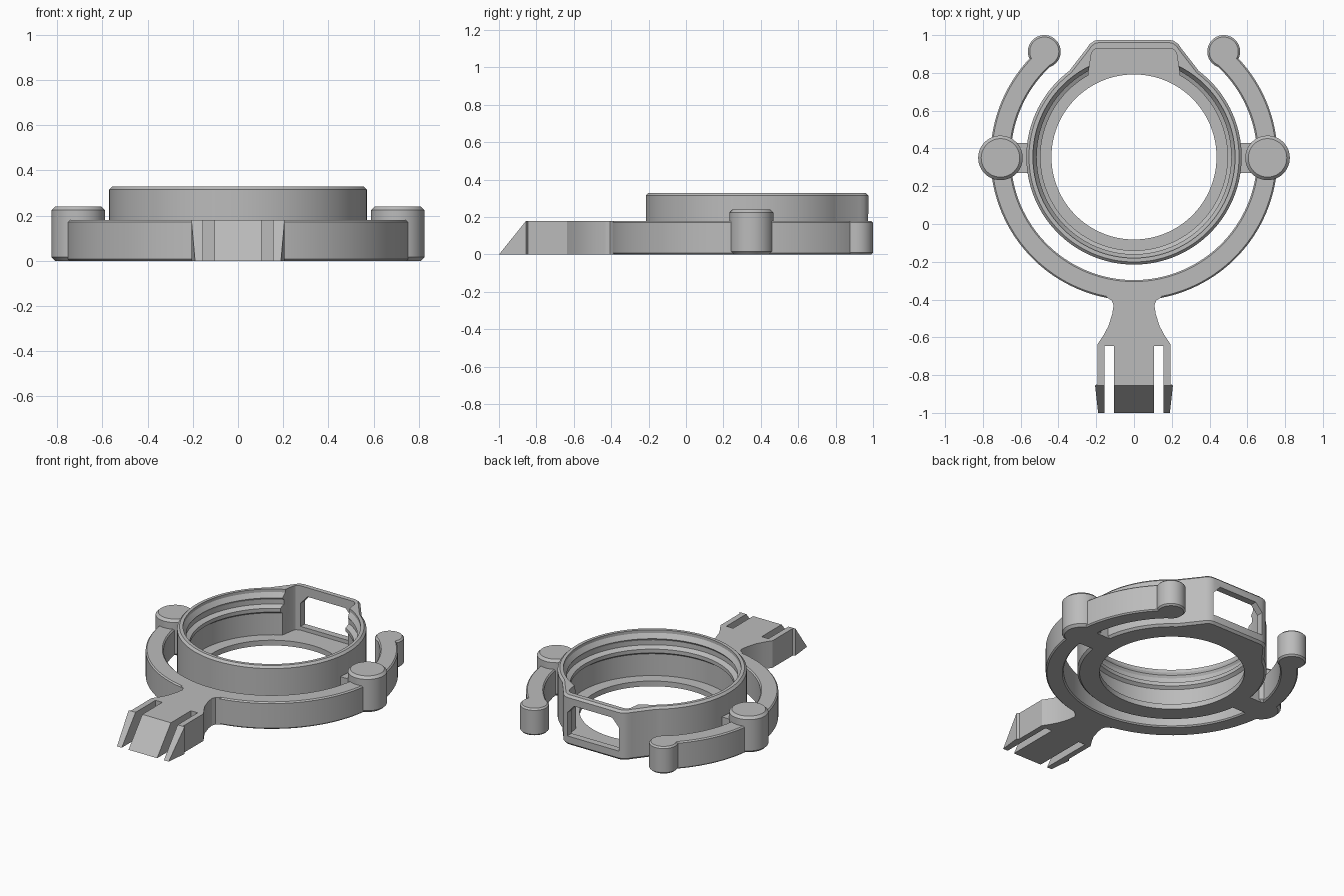
import bpy, bmesh
from math import sin, cos, radians, pi
from mathutils import Matrix

if "Cube" in bpy.data.objects:
    bpy.data.objects.remove(bpy.data.objects["Cube"])

CY = 0.355      # centre of the rings along y
H = 0.18        # height of the flat frame

grey = bpy.data.materials.new("grey plastic")
grey.use_nodes = True
grey.diffuse_color = (0.5, 0.5, 0.5, 1)
grey.node_tree.nodes["Principled BSDF"].inputs["Base Color"].default_value = (0.5, 0.5, 0.5, 1)


def arc(r, a0, a1, n, cx=0.0, cy=CY):
    angles = [radians(a0 + (a1 - a0) * i / n) for i in range(n + 1)]
    return [(cx + r * cos(a), cy + r * sin(a)) for a in angles]


def mirrored(half):
    """Close a half outline (x > 0) by mirroring it across x = 0."""
    return half + [(-x, y) for x, y in reversed(half)]


def make(name, bm):
    bmesh.ops.recalc_face_normals(bm, faces=bm.faces)
    mesh = bpy.data.meshes.new(name)
    bm.to_mesh(mesh)
    bm.free()
    obj = bpy.data.objects.new(name, mesh)
    bpy.context.collection.objects.link(obj)
    mesh.materials.append(grey)
    return obj


def prism_mesh(points, z0, z1, chamfer=0.0):
    bm = bmesh.new()
    face = bm.faces.new([bm.verts.new((x, y, z0)) for x, y in points])
    new = bmesh.ops.extrude_face_region(bm, geom=[face], use_keep_orig=True)["geom"]
    for v in new:
        if isinstance(v, bmesh.types.BMVert):
            v.co.z = z1
    bmesh.ops.recalc_face_normals(bm, faces=bm.faces)
    if chamfer:
        rims = [e for e in bm.edges if abs(e.verts[0].co.z - e.verts[1].co.z) < 1e-5]
        bmesh.ops.bevel(bm, geom=rims, offset=chamfer, segments=1, affect='EDGES')
    return bm


def prism(name, points, z0, z1, chamfer=0.0):
    return make(name, prism_mesh(points, z0, z1, chamfer))


def activate(obj):
    bpy.ops.object.select_all(action='DESELECT')
    obj.select_set(True)
    bpy.context.view_layer.objects.active = obj


def cut(obj, cutter):
    activate(obj)
    mod = obj.modifiers.new("cut", 'BOOLEAN')
    mod.operation, mod.solver, mod.object = 'DIFFERENCE', 'EXACT', cutter
    bpy.ops.object.modifier_apply(modifier=mod.name)
    bpy.data.objects.remove(cutter)


def circle(r, cx, cy, n=48):
    return arc(r, 0, 360 - 360 / n, n - 1, cx, cy)


# Open outer ring with the two spring arms
END = 49.7
ring = arc(0.76, 180 - END, 360 + END, 96) + arc(0.652, 360 + END, 180 - END, 96)
parts = [prism("outer_ring", ring, 0, H, 0.008)]

# Arm tips, side knobs and the bridges to the cup
for side, s in (("left", 1), ("right", -1)):
    parts.append(prism(side + "_arm_tip", circle(0.087, s * 0.475, 0.913), 0, H, 0.01))
    parts.append(prism(side + "_knob", circle(0.118, s * 0.707, 0.35), 0, 0.24, 0.016))
    box = [(s * 0.545, 0.27), (s * 0.68, 0.27), (s * 0.68, 0.43), (s * 0.545, 0.43)]
    parts.append(prism(side + "_bridge", box, 0, H))

# Cup body with the squared bulge at the back
hull = arc(0.57, -90, 53, 56)[1:] + [(0.25, 0.93), (0.235, 0.952), (0.21, 0.97), (0.185, 0.975)]
cup = prism("cup", [(0, CY - 0.57)] + mirrored(hull), 0, 0.33, 0.014)

# Turned interior: floor opening, wall, retaining rib and rim
profile = [(0.437, -0.1), (0.437, 0.035), (0.515, 0.035), (0.515, 0.18), (0.495, 0.195),
           (0.495, 0.22), (0.525, 0.235), (0.525, 0.265), (0.515, 0.28), (0.535, 0.31), (0.535, 0.4)]
bm = bmesh.new()
N = 96
loops = [[bm.verts.new((r * sin(2 * pi * i / N), CY + r * cos(2 * pi * i / N), z))
          for i in range(N)] for r, z in profile]
for a, b in zip(loops, loops[1:]):
    for i in range(N):
        j = (i + 1) % N
        bm.faces.new((a[i], a[j], b[j], b[i]))
bm.faces.new(loops[0])
bm.faces.new(loops[-1])
cut(cup, make("bore_cutter", bm))

# Pocket behind the bore
pocket = mirrored([(0.24, 0.6), (0.24, 0.81), (0.226, 0.9), (0.218, 0.918), (0.2, 0.93)])
cut(cup, prism("pocket_cutter", pocket, 0.035, 0.5))

# Window through the back wall, with clipped upper corners
window = mirrored([(0.19, 0.06), (0.19, 0.215), (0.14, 0.27)])
bm = prism_mesh(window, -1.1, -0.88)
bmesh.ops.rotate(bm, verts=bm.verts, cent=(0, 0, 0), matrix=Matrix.Rotation(pi / 2, 3, 'X'))
cut(cup, make("window_cutter", bm))
parts.append(cup)

# Stem: concave neck, slotted block and barbed clips with a sloping tip
TIP, SLOPE = -1.0, -0.855
half = [(0.15, -0.385), (0.118, -0.405), (0.108, -0.43), (0.115, -0.475), (0.135, -0.54),
        (0.162, -0.59), (0.192, -0.635), (0.192, -0.845), (0.206, SLOPE), (0.19, TIP),
        (0.155, TIP), (0.155, -0.645), (0.105, -0.645), (0.105, TIP)]
bm = prism_mesh(mirrored(half), 0, H)
for v in bm.verts:
    if v.co.z > 0.1 and v.co.y < SLOPE - 0.01:
        v.co.y = SLOPE
        if abs(v.co.x) > 0.18:
            v.co.x *= 0.206 / 0.19
bmesh.ops.remove_doubles(bm, verts=bm.verts, dist=0.001)
parts.append(make("stem_clip", bm))

# Shading
for obj in parts:
    activate(obj)
    bpy.ops.object.shade_smooth_by_angle(angle=radians(25))
